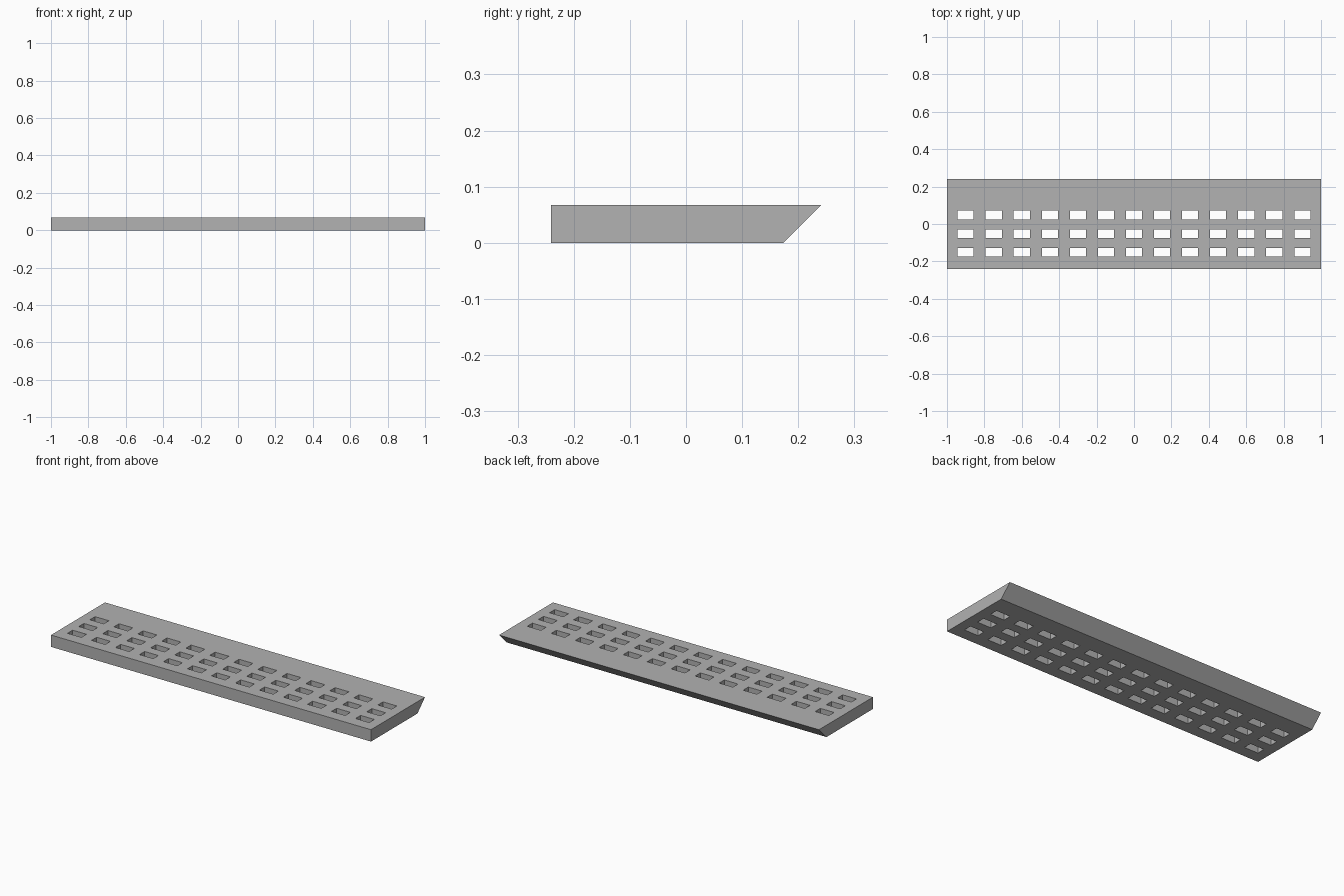
import bpy
import bmesh

cube = bpy.data.objects.get("Cube")
if cube:
    bpy.data.objects.remove(cube, do_unlink=True)

LENGTH, DEPTH, HEIGHT = 2.0, 0.482, 0.067
COLUMNS, ROWS, PITCH_X, PITCH_Y = 13, 3, 0.15, 0.1
SLOT_X, SLOT_Y = 0.086, 0.046
ROW_CENTRE = -0.052


def cuts(half, centre, count, pitch, size):
    """Edge positions: outer edges plus both sides of every slot."""
    lines = [-half]
    for i in range(count):
        c = centre + (i - (count - 1) / 2) * pitch
        lines += [c - size / 2, c + size / 2]
    return lines + [half]


xs = cuts(LENGTH / 2, 0, COLUMNS, PITCH_X, SLOT_X)
ys = cuts(DEPTH / 2, ROW_CENTRE, ROWS, PITCH_Y, SLOT_Y)

# Top sheet, leaving the slots open
bm = bmesh.new()
grid = [[bm.verts.new((x, y, HEIGHT)) for y in ys] for x in xs]
for i in range(len(xs) - 1):
    for j in range(len(ys) - 1):
        if i % 2 and j % 2:
            continue
        bm.faces.new((grid[i][j], grid[i + 1][j], grid[i + 1][j + 1], grid[i][j + 1]))

# Thicken downward and slope the back edge at 45 degrees
extruded = bmesh.ops.extrude_face_region(bm, geom=bm.faces[:], use_keep_orig=True)
for v in extruded["geom"]:
    if isinstance(v, bmesh.types.BMVert):
        v.co.z = 0
        if v.co.y > DEPTH / 2 - 0.001:
            v.co.y -= HEIGHT
bmesh.ops.recalc_face_normals(bm, faces=bm.faces[:])

mesh = bpy.data.meshes.new("slotted_plank")
bm.to_mesh(mesh)
bm.free()
plank = bpy.data.objects.new("slotted_plank", mesh)
bpy.context.collection.objects.link(plank)

# Plain grey
grey = bpy.data.materials.new("plain_grey")
grey.use_nodes = True
colour = (0.445, 0.445, 0.445, 1)
grey.diffuse_color = colour
grey.node_tree.nodes["Principled BSDF"].inputs["Base Color"].default_value = colour
mesh.materials.append(grey)
